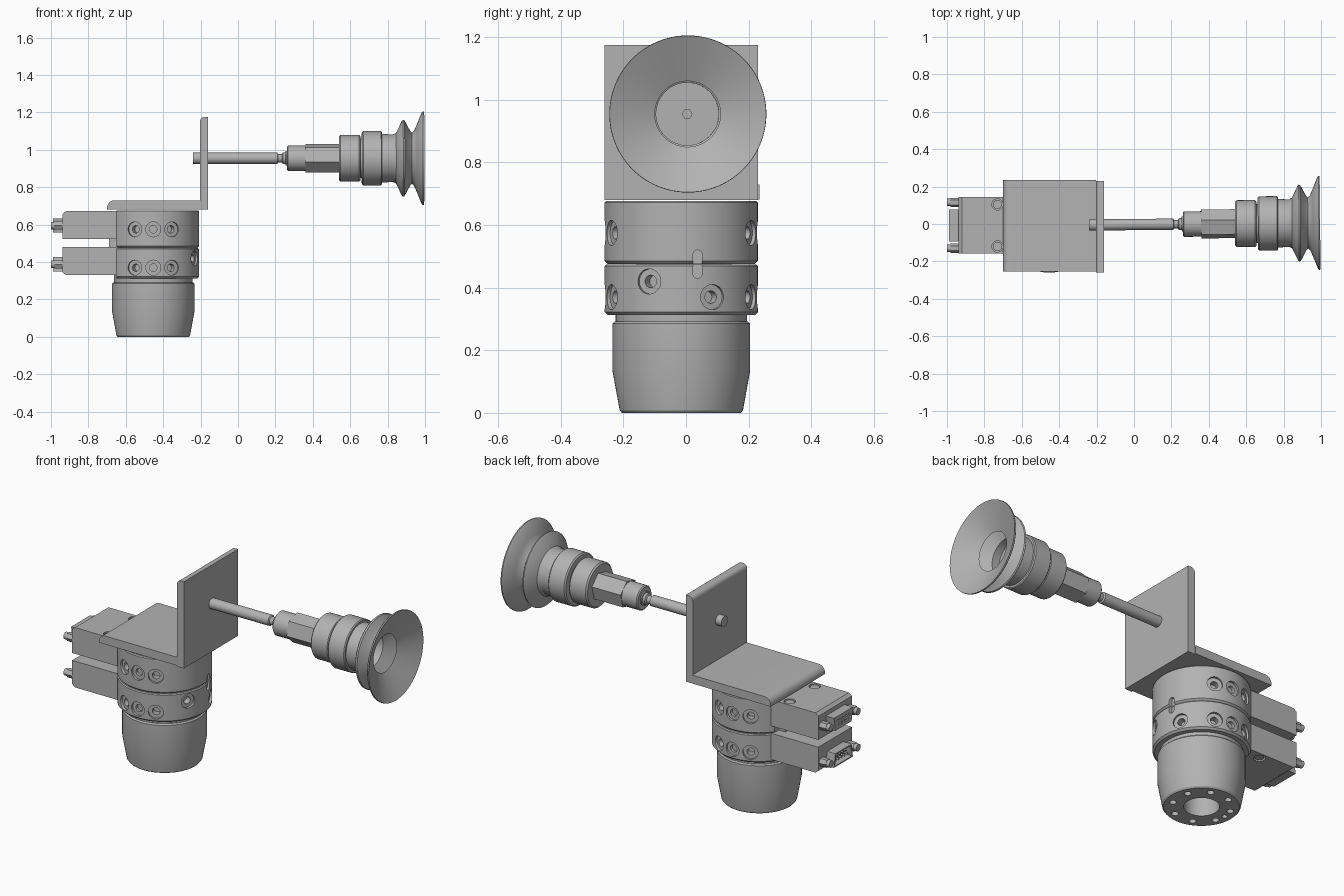
import bpy, bmesh
from math import radians, cos, sin, pi
from mathutils import Vector, Matrix

cube = bpy.data.objects.get("Cube")
if cube:
    bpy.data.objects.remove(cube, do_unlink=True)

grey = bpy.data.materials.new("machined grey")
grey.use_nodes = True
grey.diffuse_color = (0.45, 0.45, 0.45, 1)
grey.node_tree.nodes["Principled BSDF"].inputs["Base Color"].default_value = grey.diffuse_color

CX, CY = -0.453, -0.015          # axis of the upright body
parts = []


def lathe(bm, pts, origin, axis=(0, 0, 1), n=64, turn=0):
    """Spin (height, radius) points into a solid along an axis."""
    m = Matrix.Translation(origin) @ Vector(axis).to_track_quat('Z', 'Y').to_matrix().to_4x4()
    m = m @ Matrix.Rotation(turn, 4, 'Z')
    rings = []
    for h, r in pts:
        count = n if r else 1
        rings.append([bm.verts.new(m @ Vector((r * cos(2 * pi * i / n), r * sin(2 * pi * i / n), h)))
                      for i in range(count)])
    for a, b in zip(rings, rings[1:]):
        for i in range(n):
            loop = [a[i % len(a)], a[(i + 1) % len(a)], b[(i + 1) % len(b)], b[i % len(b)]]
            loop = list(dict.fromkeys(loop))
            if len(loop) > 2:
                bm.faces.new(loop)


def rod(bm, r, h0, h1, origin, axis=(0, 0, 1), n=24, turn=0):
    lathe(bm, [(h0, 0), (h0, r), (h1, r), (h1, 0)], origin, axis, n, turn)


def prism(bm, pts, axis, a, b):
    """Extrude a 2D outline along x or y from a to b."""
    place = (lambda p, t: (t, p[0], p[1])) if axis == 'x' else (lambda p, t: (p[0], t, p[1]))
    lo = [bm.verts.new(place(p, a)) for p in pts]
    hi = [bm.verts.new(place(p, b)) for p in pts]
    bm.faces.new(lo)
    bm.faces.new(hi)
    for i in range(len(pts)):
        j = (i + 1) % len(pts)
        bm.faces.new([lo[i], lo[j], hi[j], hi[i]])


def rect(u0, u1, v0, v1):
    return [(u0, v0), (u1, v0), (u1, v1), (u0, v1)]


def make(name, bm, cutter=None):
    bmesh.ops.recalc_face_normals(bm, faces=bm.faces)
    me = bpy.data.meshes.new(name)
    bm.to_mesh(me)
    bm.free()
    ob = bpy.data.objects.new(name, me)
    bpy.context.collection.objects.link(ob)
    me.materials.append(grey)
    if cutter:
        tool = make(name + "_cutter", cutter)
        parts.remove(tool)
        mod = ob.modifiers.new("cut", 'BOOLEAN')
        mod.operation, mod.solver, mod.object = 'DIFFERENCE', 'EXACT', tool
        deps = bpy.context.evaluated_depsgraph_get()
        cut = bpy.data.meshes.new_from_object(ob.evaluated_get(deps))
        ob.modifiers.clear()
        ob.data = cut
        bpy.data.objects.remove(tool, do_unlink=True)
    parts.append(ob)
    return ob


# Tapered base with a bolt circle and central bore underneath
bm, cut = bmesh.new(), bmesh.new()
lathe(bm, [(0, 0), (0, .19), (.008, .197), (.135, .22), (.285, .22), (.292, .213), (.292, 0)], (CX, CY, 0))
rod(cut, .09, -.05, .12, (CX, CY, 0), n=48)
for k in range(9):
    a = radians(22.5 + 45 * k) if k < 8 else pi
    rod(cut, .018 if k < 8 else .014, -.05, .05, (CX + .15 * cos(a), CY + .15 * sin(a), 0))
make("tapered_base", bm, cut)

bm = bmesh.new()
rod(bm, .21, .28, .33, (CX, CY, 0), n=64)
make("neck", bm)


# Two ported rings with a flat for the connector modules
def port(bm, angle, z, depth=.05, r=.04):
    a = radians(angle)
    d = Vector((cos(a), sin(a), 0))
    base = Vector((CX, CY, z)) + d * .245
    lathe(bm, [(-depth, 0), (-depth, .02), (-.014, .02), (-.014, r), (.05, r), (.05, 0)], base, d, 32)


for name, z0, z1, pz in (("lower_ring", .312, .474, .37), ("upper_ring", .476, .677, .575)):
    bm, cut = bmesh.new(), bmesh.new()
    lathe(bm, [(z0, 0), (z0, .235), (z0 + .01, .245), (z1 - .005, .245), (z1, .24), (z1, 0)],
          (CX, CY, 0), n=96)
    prism(cut, rect(-.8, -.65, z0 - .1, z1 + .1), 'y', -.5, .5)
    for side in (-90, 90):
        for off in (-24, 0, 24):
            port(cut, side + off, pz, .05 if off else .03)
    if name == "lower_ring":
        port(cut, -25, .42)
        port(cut, 24, .37)
    # Vertical index slot crossing the joint
    slot = [(.037 + .015 * cos(t), (.505 if sin(t) > 0 else .445) + .015 * sin(t))
            for t in [2 * pi * (i + .5) / 16 for i in range(16)]]
    prism(cut, slot, 'x', CX + .225, CX + .3)
    make(name, bm, cut)


# Angle bracket: each plate has one rounded outer edge
def rounded(x0, x1, z0, z1, r):
    arc = [(x0 + r - r * cos(t), z1 - r + r * sin(t)) for t in [pi / 2 * i / 8 for i in range(9)]]
    return [(x1, z0), (x0, z0)] + arc + [(x1, z1)]


bm = bmesh.new()
prism(bm, rounded(-.70, -.204, .682, .73, .04), 'y', -.255, .235)
make("bracket_base_plate", bm)
bm = bmesh.new()
prism(bm, rounded(-.204, -.16, .68, 1.175, .025), 'y', -.26, .23)
make("bracket_upright_plate", bm)


# Connector modules, mirrored about the gap between them
def dshape(w, h, zc, flip):
    y = -.008
    return [(y - w, zc + h * flip), (y + w, zc + h * flip),
            (y + w * .86, zc - h * flip), (y - w * .86, zc - h * flip)]


for name, z0, z1, zc, flip in (("upper", .522, .672, .595, 1), ("lower", .33, .48, .388, -1)):
    outer, inner = (z1, z0) if flip > 0 else (z0, z1)
    bm, cut = bmesh.new(), bmesh.new()
    prism(bm, [(-.64, inner), (-.64, outer), (-.92, outer), (-.938, outer - .015 * flip), (-.938, inner)],
          'y', -.158, .145)
    for y in (.105, -.12):
        lathe(cut, [(-.02, 0), (-.02, .03), (.05, .03), (.05, 0)], (-.73, y, outer), (0, 0, flip), 24)
    make(name + "_module", bm, cut)

    bm = bmesh.new()
    for y in (.105, -.12):
        rod(bm, .024, -.03, -.004, (-.73, y, outer), (0, 0, flip))
    make(name + "_module_bolts", bm)

    bm = bmesh.new()
    for y in (.115, -.13):
        rod(bm, .025, 0, .045, (-.935, y, zc), (-1, 0, 0), 6)
        rod(bm, .02, .04, .064, (-.935, y, zc), (-1, 0, 0))
    make(name + "_jack_screws", bm)

    # Plug shell: sockets in the upper one, pins in the lower one
    bm, cut, pins = bmesh.new(), bmesh.new(), bmesh.new()
    prism(bm, dshape(.085, .038, zc, flip), 'x', -.99, -.93)
    if flip < 0:
        prism(cut, dshape(.077, .031, zc, flip), 'x', -1.05, -.95)
    for count, dz in ((5, .012), (4, -.012)):
        for i in range(count):
            y = -.008 + (i - (count - 1) / 2) * .026
            if flip > 0:
                rod(cut, .006, 0, .1, (-.97, y, zc + dz * flip), (-1, 0, 0), 12)
            else:
                rod(pins, .005, 0, .035, (-.945, y, zc + dz * flip), (-1, 0, 0), 12)
    make(name + "_plug_shell", bm, cut)
    if flip < 0:
        make("plug_pins", pins)
    else:
        pins.free()

bm = bmesh.new()
prism(bm, rect(-.69, -.64, .475, .53), 'y', -.10, .09)
make("module_spacer", bm)

# Suction tool along x, very slightly turned
tool_profiles = {
    "tool_rod": [(-.24, 0), (-.24, .03), (.21, .03), (.215, .022), (.235, .022), (.24, .032),
                 (.255, .032), (.255, .04), (.27, .04), (.27, 0)],
    "rod_coupling": [(.262, 0), (.262, .062), (.268, .068), (.365, .068), (.365, 0)],
    "collar": [(.54, 0), (.54, .117), (.548, .125), (.647, .125), (.655, .117), (.655, .105),
               (.67, .105), (.67, 0)],
    "cup_fitting": [(.662, 0), (.662, .138), (.669, .145), (.765, .145), (.77, .14), (.77, 0)],
    "bellows_cup": [(.76, 0), (.76, .13), (.83, .127), (.845, .135), (.875, .198), (.882, .206),
                    (.89, .203), (.92, .147), (.93, .137), (.94, .145), (.955, .178), (.982, .245),
                    (.988, .251), (.995, .25), (.925, .105), (.885, .175), (.845, .1), (.8, .1),
                    (.8, 0)],
}
start = len(parts)
for name, pts in tool_profiles.items():
    bm = bmesh.new()
    lathe(bm, pts, (0, 0, 0), (1, 0, 0), 96 if "cup" in name else 48)
    make(name, bm)
bm = bmesh.new()
rod(bm, .08, .36, .545, (0, 0, 0), (1, 0, 0), 6, radians(15))
make("hex_body", bm)
bm = bmesh.new()
rod(bm, .017, .79, .806, (0, 0, 0), (1, 0, 0), 6)
make("cup_screw", bm)
for ob in parts[start:]:
    ob.data.transform(Matrix.Translation((0, -.003, .955)) @ Matrix.Rotation(.009, 4, 'Z'))

# Smooth round surfaces, keep hard edges
bpy.ops.object.select_all(action='DESELECT')
for ob in parts:
    ob.select_set(True)
bpy.context.view_layer.objects.active = parts[0]
bpy.ops.object.shade_smooth_by_angle(angle=radians(28))
